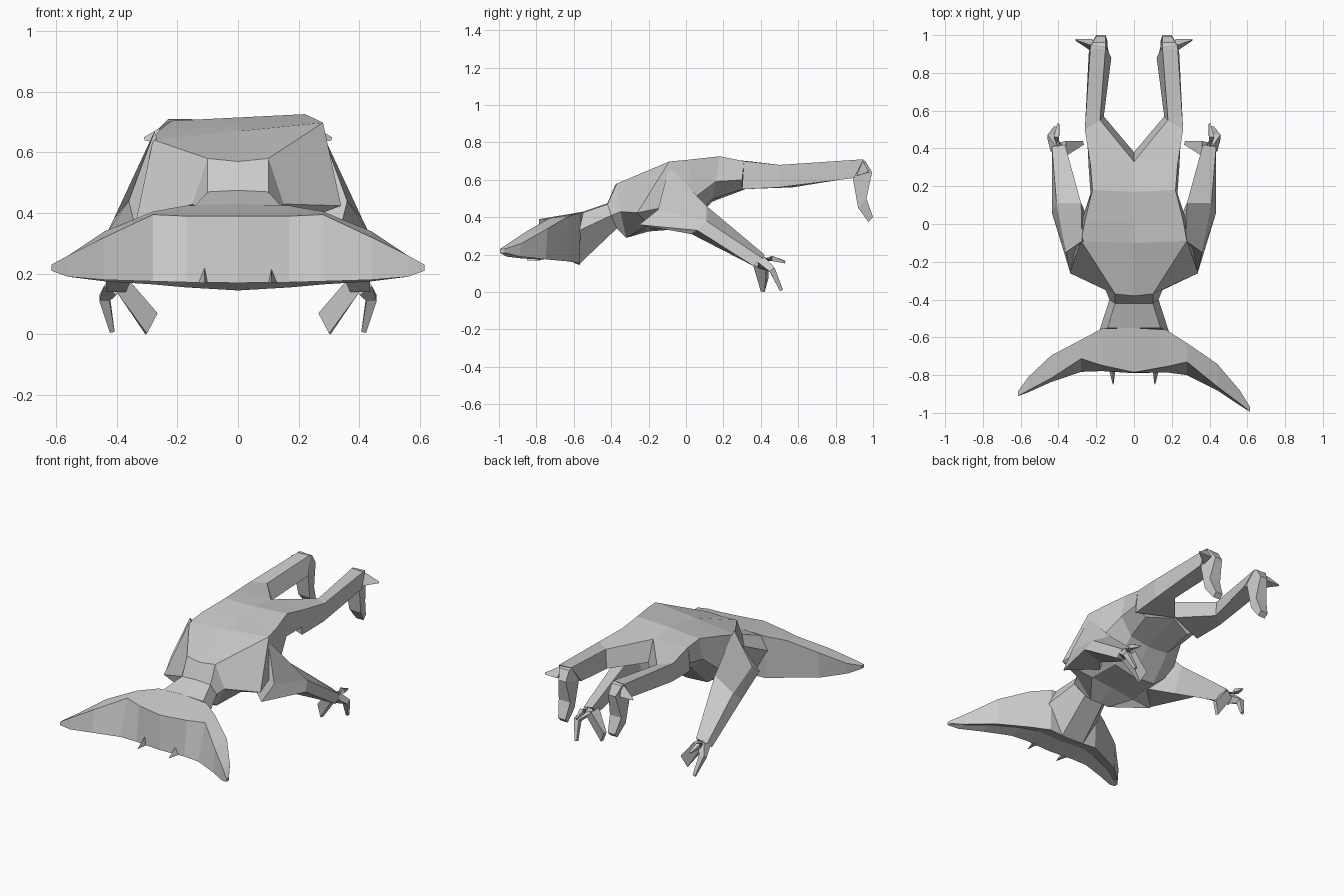
import bpy
import bmesh
from mathutils import Vector

default_cube = bpy.data.objects.get("Cube")
if default_cube:
    bpy.data.objects.remove(default_cube, do_unlink=True)

# Single plain skin colour
GREY = (0.6, 0.6, 0.6, 1)
skin = bpy.data.materials.new("plain_grey")
skin.use_nodes = True
skin.diffuse_color = GREY
skin.node_tree.nodes["Principled BSDF"].inputs["Base Color"].default_value = GREY


def loft(name, rings, flip=False):
    """Skin a closed tube through rings of equal length, optionally mirrored in x."""
    bm = bmesh.new()
    side = -1 if flip else 1
    loops = [[bm.verts.new((side * x, y, z)) for x, y, z in ring] for ring in rings]
    count = len(loops[0])
    for near, far in zip(loops, loops[1:]):
        for i in range(count):
            j = (i + 1) % count
            bm.faces.new((near[i], near[j], far[j], far[i]))
    bm.faces.new(loops[0])
    bm.faces.new(loops[-1])
    bmesh.ops.recalc_face_normals(bm, faces=bm.faces)
    mesh = bpy.data.meshes.new(name)
    bm.to_mesh(mesh)
    bm.free()
    mesh.materials.append(skin)
    obj = bpy.data.objects.new(name, mesh)
    bpy.context.collection.objects.link(obj)
    return obj


def pair(name, rings):
    """Make a left part and its mirrored right twin."""
    loft("left_" + name, rings)
    loft("right_" + name, rings, flip=True)


def tapered(path, radii):
    """Four-sided rings following a path of points."""
    points = [Vector(p) for p in path]
    rings = []
    for i, (point, radius) in enumerate(zip(points, radii)):
        before = points[max(i - 1, 0)]
        after = points[min(i + 1, len(points) - 1)]
        along = (after - before).normalized()
        across = along.cross(Vector((0, 1, 0))).normalized()
        up = across.cross(along)
        rings.append([point + radius * (a * across + b * up)
                      for a, b in ((1, 1), (-1, 1), (-1, -1), (1, -1))])
    return rings


def full_ring(half, roll):
    """Close a half cross-section across the centre line, tilting it by roll."""
    ring = half + [(-x, y, z) for x, y, z in reversed(half[1:-1])]
    return [(x, y, z + roll * x) for x, y, z in ring]


# Neck and torso: half sections run from the spine to the belly
neck_sections = [
    (0, [(0, -.55, .43), (.14, -.55, .425), (.185, -.57, .33), (.08, -.57, .15), (0, -.57, .15)]),
    (0, [(0, -.42, .475), (.1, -.42, .47), (.13, -.4, .41), (.07, -.37, .34), (0, -.37, .34)]),
    (0, [(0, -.38, .57), (.1, -.37, .58), (.15, -.35, .43), (.07, -.32, .29), (0, -.32, .29)]),
]
torso_sections = [
    neck_sections[-1],
    (.1, [(0, -.1, .67), (.28, -.09, .67), (.34, -.26, .39), (.16, -.2, .34), (0, -.2, .34)]),
    (.07, [(0, .02, .69), (.26, .02, .69), (.28, .01, .46), (.15, 0, .35), (0, 0, .33)]),
    (.05, [(0, .17, .715), (.22, .18, .715), (.23, .16, .58), (.14, .14, .49), (0, .13, .48)]),
    (0, [(0, .33, .7), (.23, .31, .7), (.24, .3, .6), (.16, .3, .55), (0, .37, .57)]),
]
for part, sections in (("neck", neck_sections), ("torso", torso_sections)):
    loft(part, [full_ring(half, roll) for roll, half in sections])

# Wide hammer head with a shallow hollow mouth below. Spanwise stations list
# front top, front bottom, mouth roof, back bottom, back top
stations = [
    (0, (-.785, .39), (-.79, .17), (-.68, .19), (-.57, .145), (-.55, .43)),
    (.17, (-.755, .39), (-.785, .172), (-.68, .195), (-.57, .155), (-.56, .425)),
    (.28, (-.73, .395), (-.8, .175), (-.72, .195), (-.64, .165), (-.63, .405)),
    (.44, (-.86, .32), (-.88, .18), (-.81, .195), (-.75, .175), (-.74, .34)),
    (.56, (-.95, .26), (-.96, .19), (-.92, .2), (-.89, .19), (-.88, .26)),
    (.615, (-.995, .23), (-.995, .21), (-.98, .21), (-.97, .21), (-.97, .23)),
]
left_half = [[(x, y, z) for y, z in corners] for x, *corners in stations]
# The right lobe is swept slightly further back
right_half = [[(-x, y + .22 * x * x, z) for x, y, z in ring] for ring in left_half[1:]]
loft("head", right_half[::-1] + left_half)

# Fangs on the front lip
pair("fang", [
    [(.1, -.78, .17), (.13, -.78, .17), (.11, -.78, .22)],
    [(.108, -.85, .17), (.112, -.85, .17), (.11, -.85, .174)],
])

# Arms run straight out of the shoulder corner:
# corners are inner top, outer top, outer bottom, inner bottom
pair("arm", [
    [(.275, -.09, .67), (.36, -.15, .44), (.34, -.25, .36), (.18, -.1, .36)],
    [(.28, .11, .46), (.41, .11, .38), (.435, .06, .33), (.29, .03, .31)],
    [(.365, .42, .2), (.435, .41, .18), (.435, .36, .14), (.37, .36, .14)],
])

# Clawed fingers and a broad flat thumb
fingers = {
    "outer_finger": ([(.41, .4, .16), (.44, .46, .12), (.415, .51, .01)], (.025, .017, .008)),
    "upper_finger": ([(.4, .4, .17), (.41, .46, .18), (.4, .53, .16)], (.022, .014, .005)),
}
for label, (path, radii) in fingers.items():
    pair(label, tapered(path, radii))
pair("thumb", [
    [(.36, .36, .18), (.4, .36, .14), (.4, .43, .14), (.36, .44, .18)],
    [(.265, .42, .07), (.3, .4, .003), (.305, .42, 0), (.27, .44, .07)],
])

# Legs trailing behind the hips
pair("leg", [
    [(0, .33, .7), (.23, .31, .7), (.24, .3, .55), (0, .38, .57)],
    [(.18, .55, .67), (.26, .5, .68), (.25, .5, .56), (.16, .57, .56)],
    [(.15, .94, .71), (.23, .95, .71), (.24, .9, .61), (.12, .88, .61)],
])

# Feet hanging from the ankles, with an outward spur
pair("foot", [
    [(.15, .93, .71), (.23, .93, .71), (.22, .96, .7), (.15, .96, .7)],
    [(.13, .89, .62), (.23, .89, .62), (.2, .995, .64), (.15, .995, .64)],
    [(.14, .92, .45), (.22, .92, .45), (.22, .965, .5), (.14, .965, .5)],
    [(.15, .975, .375), (.2, .975, .375), (.2, 1, .4), (.15, 1, .4)],
])
pair("spur", [
    [(.21, .94, .71), (.22, .91, .62), (.22, .98, .64)],
    [(.31, .975, .65), (.308, .97, .64), (.308, .98, .64)],
])
